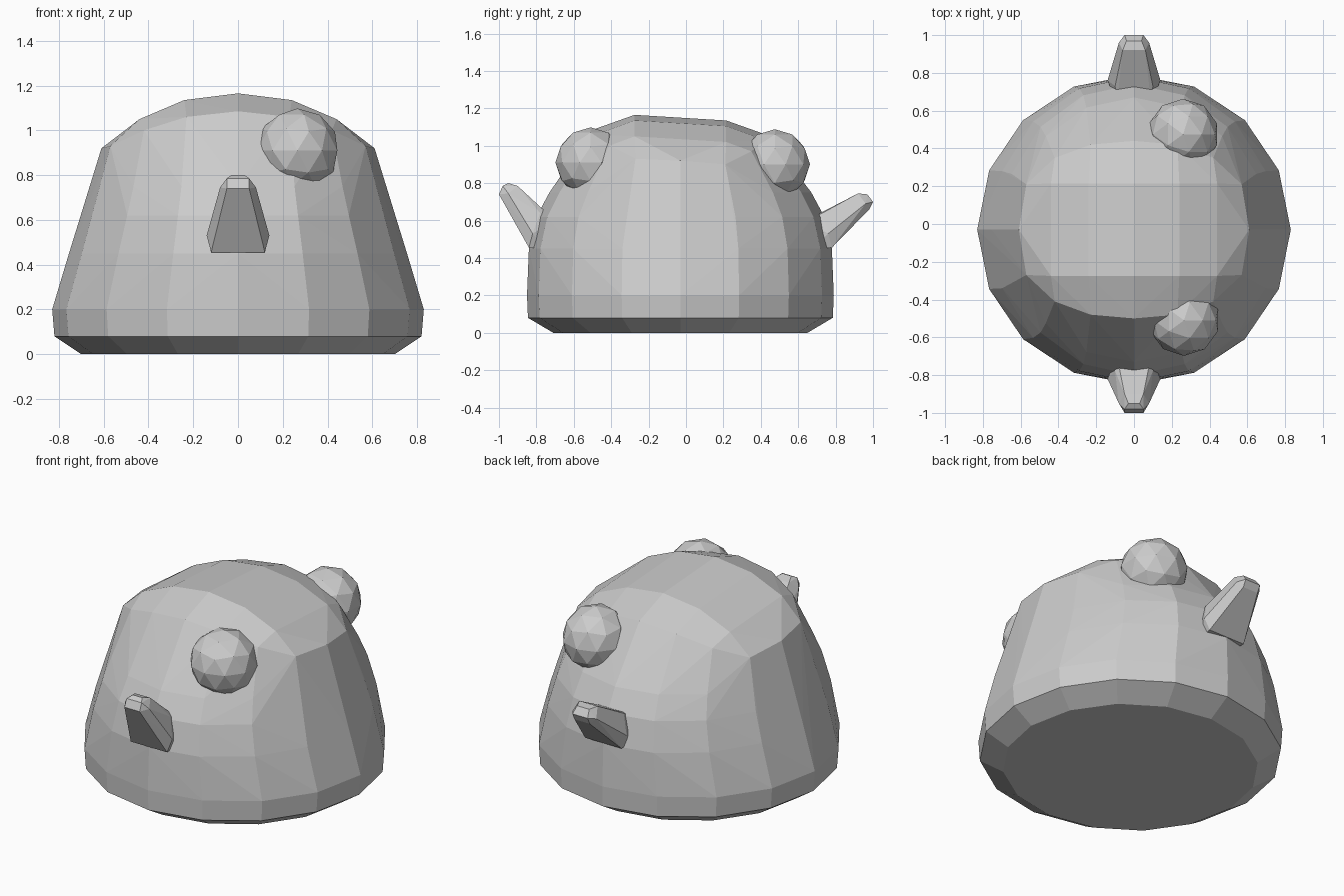
import bpy, bmesh, math
from mathutils import Vector

if "Cube" in bpy.data.objects:
    bpy.data.objects.remove(bpy.data.objects["Cube"])

CY = -0.03  # body centre in y


def hull_object(name, points):
    """Flat-shaded convex shell around a set of section points."""
    bm = bmesh.new()
    for p in points:
        bm.verts.new(p)
    res = bmesh.ops.convex_hull(bm, input=bm.verts[:])
    loose = [v for v in bm.verts if not v.link_faces]
    bmesh.ops.delete(bm, geom=loose, context='VERTS')
    bmesh.ops.dissolve_limit(bm, angle_limit=math.radians(1),
                             verts=bm.verts[:], edges=bm.edges[:])
    bmesh.ops.recalc_face_normals(bm, faces=bm.faces[:])
    me = bpy.data.meshes.new(name)
    bm.to_mesh(me)
    bm.free()
    ob = bpy.data.objects.new(name, me)
    bpy.context.collection.objects.link(ob)
    return ob


def ring(rx, ry, z, n=16):
    return [(rx * math.cos(math.tau * i / n), CY + ry * math.sin(math.tau * i / n), z)
            for i in range(n)]


def mirrored(points):
    return [(s * x, y, z) for x, y, z in points for s in (1, -1)]


# Body: 16-sided skirt, narrowing walls, loaf-shaped crown
body = ring(0.70, 0.68, 0) + ring(0.82, 0.815, 0.08) + ring(0.83, 0.82, 0.2)
body += ring(0.755, 0.81, 0.45) + ring(0.70, 0.77, 0.62) + ring(0.66, 0.70, 0.75)
body += mirrored([(0.61, CY, 0.92)])
for side in (-1, 1):
    drop = 0.015 * (1 + side)
    shoulder = [(0.57, 0.24, 0.93), (0.42, 0.38, 1.0), (0.23, 0.45, 1.06), (0, 0.47, 1.085)]
    crown = [(0.44, 0.245, 1.05), (0.24, 0.245, 1.135), (0, 0.245, 1.165)]
    body += mirrored([(x, CY + side * y, z - drop) for x, y, z in shoulder + crown])
hull_object("body", body)

# Tapered spouts at front and back
hull_object("front_nub", mirrored([
    (0.11, -0.74, 0.45), (0.09, -0.70, 0.60),
    (0.12, -0.84, 0.455), (0.14, -0.82, 0.53), (0.10, -0.78, 0.64),
    (0.05, -1.0, 0.74), (0.08, -0.95, 0.745), (0.05, -0.90, 0.785),
    (0.05, -0.98, 0.785), (0.03, -0.95, 0.80)]))
hull_object("back_nub", mirrored([
    (0.11, 0.68, 0.45), (0.09, 0.64, 0.60),
    (0.12, 0.78, 0.455), (0.14, 0.76, 0.53), (0.10, 0.73, 0.64),
    (0.05, 0.98, 0.66), (0.08, 0.96, 0.69), (0.06, 0.92, 0.745),
    (0.05, 1.0, 0.70), (0.04, 0.97, 0.74)]))

# Faceted knobs set into the right shoulder
for name, loc in (("front_knob", (0.265, -0.51, 0.91)), ("back_knob", (0.26, 0.475, 0.90))):
    bpy.ops.mesh.primitive_ico_sphere_add(subdivisions=2, radius=0.188, location=loc)
    bpy.context.object.name = name
